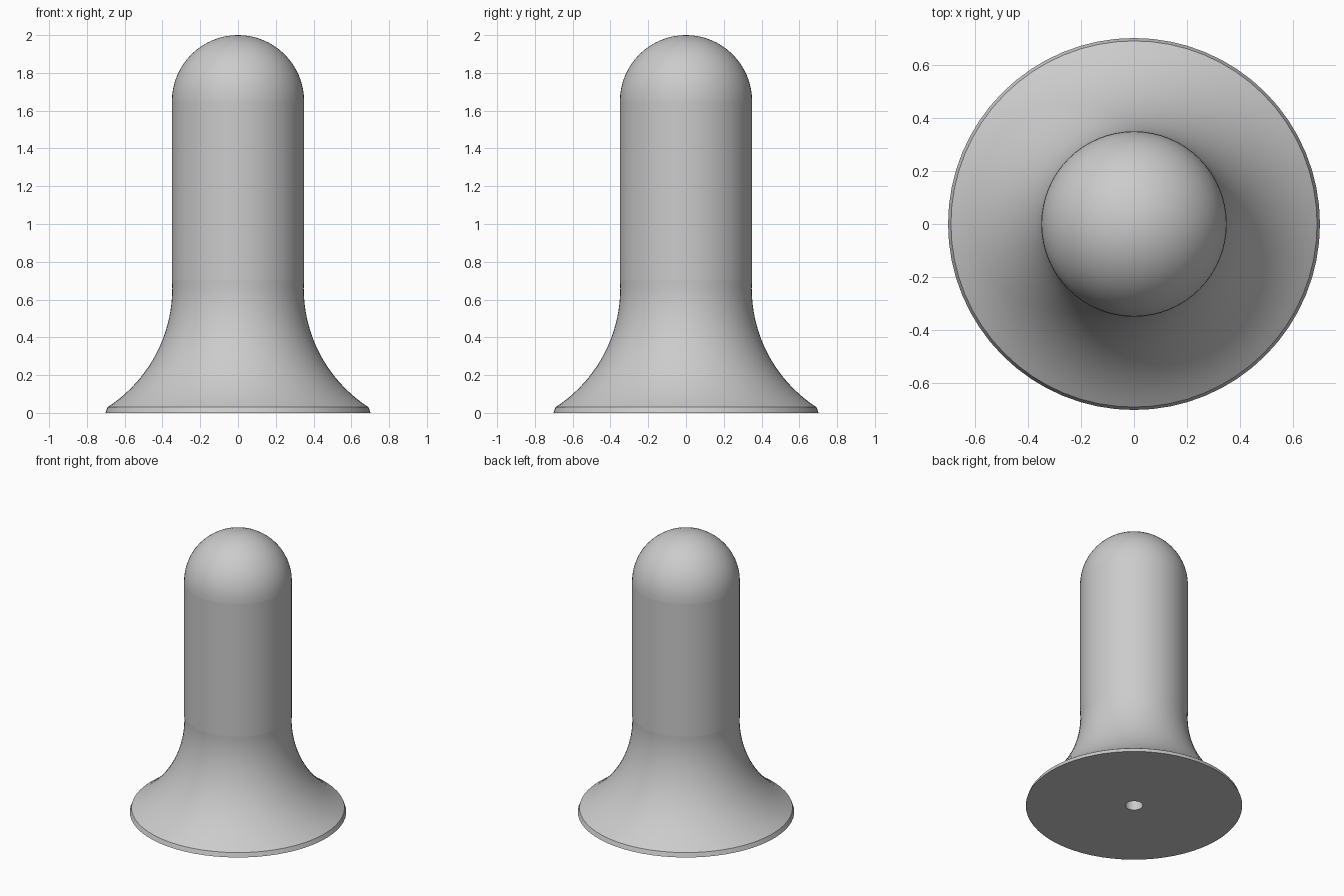
import bpy, bmesh, math
from mathutils import Matrix

if "Cube" in bpy.data.objects:
    bpy.data.objects.remove(bpy.data.objects["Cube"], do_unlink=True)

SEGMENTS = 64
RADIUS = 0.35
JOIN_Z = 0.7
DOME_Z = 2 - RADIUS

grey = bpy.data.materials.new("plain grey")
grey.use_nodes = True
grey.diffuse_color = (0.6, 0.6, 0.6, 1)
grey.node_tree.nodes["Principled BSDF"].inputs["Base Color"].default_value = grey.diffuse_color


def lathe(name, profile):
    """Spin an (r, z) profile around the z axis into a smooth object."""
    bm = bmesh.new()
    verts = [bm.verts.new((r, 0, z)) for r, z in profile]
    edges = [bm.edges.new(pair) for pair in zip(verts, verts[1:])]
    bmesh.ops.spin(bm, geom=verts + edges, cent=(0, 0, 0), axis=(0, 0, 1),
                   angle=math.tau, steps=SEGMENTS, use_merge=False)
    bmesh.ops.remove_doubles(bm, verts=bm.verts, dist=0.0001)
    bmesh.ops.recalc_face_normals(bm, faces=bm.faces)
    mesh = bpy.data.meshes.new(name)
    bm.to_mesh(mesh)
    bm.free()
    mesh.materials.append(grey)
    obj = bpy.data.objects.new(name, mesh)
    bpy.context.collection.objects.link(obj)
    bpy.ops.object.select_all(action="DESELECT")
    obj.select_set(True)
    bpy.context.view_layer.objects.active = obj
    bpy.ops.object.shade_smooth_by_angle(angle=math.radians(25))
    return obj


def arc(cr, cz, radius, start, end, steps):
    """Points on a circular arc in the (r, z) plane."""
    angles = [start + (end - start) * i / steps for i in range(steps + 1)]
    return [(cr + radius * math.cos(a), cz + radius * math.sin(a)) for a in angles]


# Straight shaft, open where it meets the base
lathe("shaft", [(RADIUS, JOIN_Z), (RADIUS, DOME_Z)])

# Rounded top
dome = arc(0, DOME_Z, RADIUS, 0, math.pi / 2, 16)
dome[-1] = (0, 2)
lathe("domed_top", dome)

# Flared base: concave sweep, thin rim, flat underside, blind centre hole
FLARE_R, FLARE_Z = 0.75, 0.66
flare = arc(0.348 + FLARE_R, FLARE_Z, FLARE_R,
            math.pi - math.asin((JOIN_Z - FLARE_Z) / FLARE_R),
            math.pi + math.asin((FLARE_Z - 0.03) / FLARE_R), 20)
flare[0] = (RADIUS, JOIN_Z)
HOLE_R, HOLE_Z = 0.057, 1.0
lathe("flared_base", flare + [(0.702, 0), (HOLE_R, 0), (HOLE_R, HOLE_Z), (0, HOLE_Z)])
